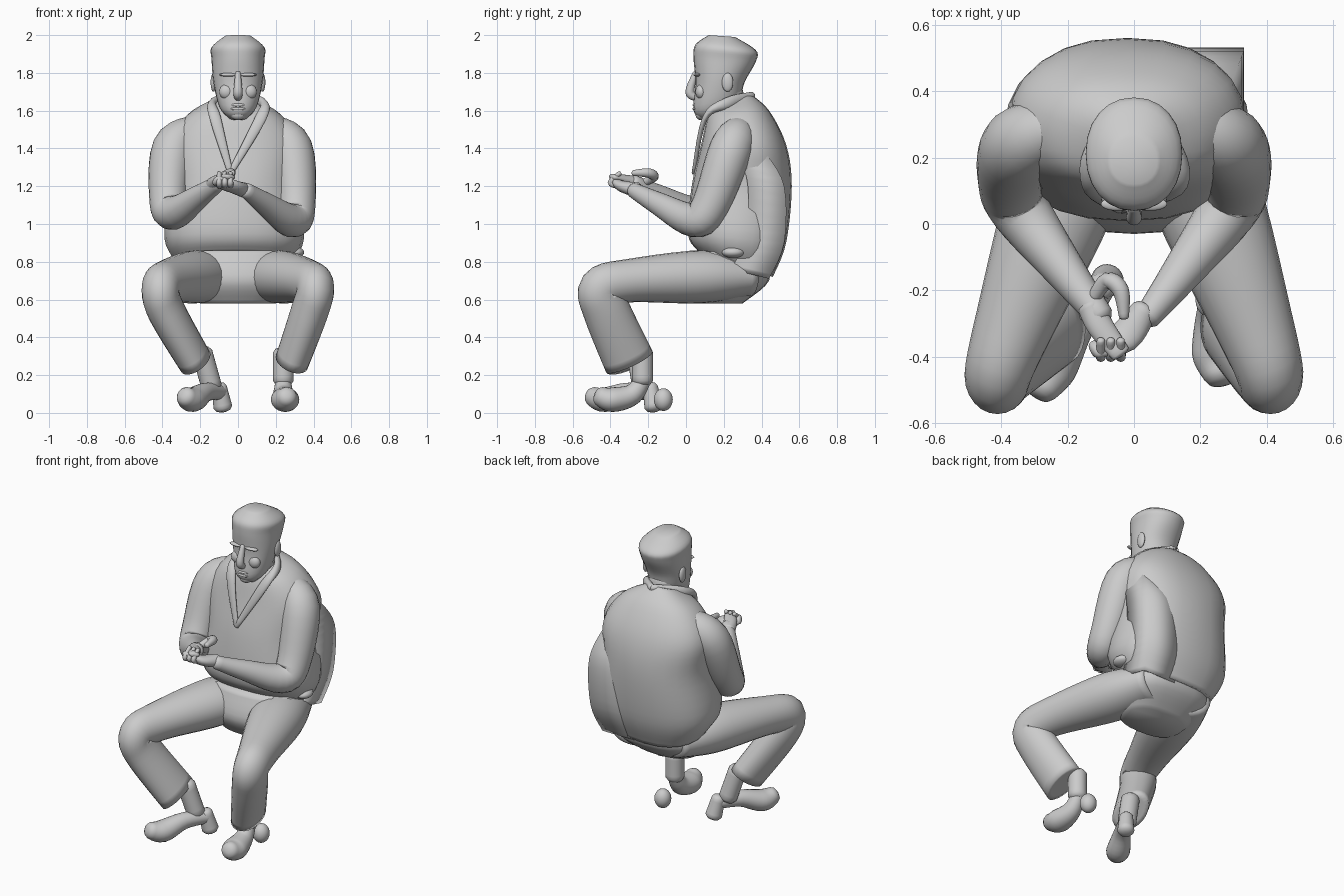
import bpy, bmesh, math
from mathutils import Vector

if "Cube" in bpy.data.objects:
    bpy.data.objects.remove(bpy.data.objects["Cube"])

clay = bpy.data.materials.new("plain grey")
clay.use_nodes = True
grey = (.6, .6, .6, 1)
clay.diffuse_color = grey
clay.node_tree.nodes["Principled BSDF"].inputs["Base Color"].default_value = grey

SIDES = 24
STEPS = 5
BOTH = ((-1, "right"), (1, "left"))


def finish(name, bm):
    bmesh.ops.recalc_face_normals(bm, faces=bm.faces)
    mesh = bpy.data.meshes.new(name)
    bm.to_mesh(mesh)
    bm.free()
    mesh.materials.append(clay)
    mesh.shade_smooth()
    obj = bpy.data.objects.new(name, mesh)
    bpy.context.collection.objects.link(obj)
    return obj


def spline(rows):
    """Smooth curve through rows of any matching length."""
    result = []
    last = len(rows) - 1
    for i in range(last):
        before, start, end, after = (rows[max(i - 1, 0)], rows[i],
                                     rows[i + 1], rows[min(i + 2, last)])
        for step in range(STEPS):
            t = step / STEPS
            result.append([
                q + t * (r - p + t * (2 * p - 5 * q + 4 * r - s + t * (3 * (q - r) + s - p))) / 2
                for p, q, r, s in zip(before, start, end, after)])
    result.append(list(rows[-1]))
    return result


def circle():
    for k in range(SIDES):
        angle = math.tau * k / SIDES
        yield math.cos(angle), math.sin(angle)


def skin(name, rings):
    """Join closed rings of points and cap both ends."""
    bm = bmesh.new()
    loops = [[bm.verts.new(point) for point in ring] for ring in rings]
    for low, high in zip(loops, loops[1:]):
        for i in range(SIDES):
            bm.faces.new((low[i - 1], low[i], high[i], high[i - 1]))
    for loop in (loops[0], loops[-1]):
        bm.faces.new(loop)
    return finish(name, bm)


def tube(name, *points, dome=.5):
    """Round limb along points of (x, y, z, half width, half thickness)."""
    rows = spline([p if len(p) > 4 else (*p, p[-1]) for p in points])
    centres = [Vector(row[:3]) for row in rows]
    last = len(rows) - 1
    rings = []
    for i, (centre, row) in enumerate(zip(centres, rows)):
        along = (centres[min(i + 1, last)] - centres[max(i - 1, 0)]).normalized()
        across = Vector((1, 0, 0))
        across = (across - along * across.dot(along)).normalized()
        up = along.cross(across)
        wide, thick = row[3:]

        def ring(push, scale):
            middle = centre + along * push * dome * min(wide, thick)
            return [middle + (across * c * wide + up * s * thick) * scale
                    for c, s in circle()]

        if i == 0:
            rings += [ring(-1, .3), ring(-.7, .75)]
        rings.append(ring(0, 1))
        if i == last:
            rings += [ring(.7, .75), ring(1, .3)]
    return skin(name, rings)


def stack(name, centre, *rows, power):
    """Upright form from rows of (half width, front y, back y, front z, back z)."""
    rings = []
    for half, front, back, front_z, back_z in spline(rows):
        ring = []
        for c, s in circle():
            c = math.copysign(abs(c) ** power, c)
            s = math.copysign(abs(s) ** power, s)
            blend = (s + 1) / 2
            ring.append((centre + half * c, front + (back - front) * blend,
                         front_z + (back_z - front_z) * blend))
        rings.append(ring)
    return skin(name, rings)


def blob(name, centre, size):
    bm = bmesh.new()
    bmesh.ops.create_uvsphere(bm, u_segments=SIDES, v_segments=SIDES // 2, radius=1)
    for vert in bm.verts:
        vert.co = Vector(centre) + vert.co * Vector(size)
    return finish(name, bm)


# Jacket body with a hem that drops at the back, trouser seat and neck
stack("jacket_body", -.02,
      (.3, .06, .46, .86, .72), (.37, .01, .53, .95, .9), (.34, .03, .56, 1.2, 1.2),
      (.35, .08, .53, 1.42, 1.42), (.25, .11, .44, 1.55, 1.6), (.1, .14, .34, 1.62, 1.69),
      power=.85)
stack("trouser_seat", 0,
      (.2, .04, .3, .58, .58), (.3, -.03, .44, .7, .7), (.28, .02, .42, .86, .84),
      power=.8)
tube("neck", (0, .25, 1.5, .1), (0, .2, 1.7, .1))

# Head with a flat-topped haircut that flares at the back
stack("head", 0,
      (.05, .09, .18, 1.55, 1.58), (.1, .04, .28, 1.6, 1.65), (.13, .05, .31, 1.75, 1.75),
      (.14, .04, .37, 1.88, 1.86), (.14, .05, .37, 1.95, 1.92), (.07, .12, .26, 2, 1.99),
      power=.93)
tube("nose", (0, .05, 1.8, .014), (0, .02, 1.7, .024), (0, .05, 1.67, .02))
for height in (1.61, 1.63):
    blob("lip", (0, .05, height), (.04, .015, .01))
blob("chin", (0, .08, 1.58), (.04, .03, .03))
for side, word in BOTH:
    blob(word + "_ear", (side * .13, .22, 1.75), (.015, .03, .05))
    blob(word + "_brow", (side * .05, .06, 1.79), (.05, .02, .01))
    blob(word + "_cheek", (side * .06, .08, 1.7), (.04, .03, .04))

# Open collar whose lapels meet low on the chest
for side, word in BOTH:
    tube(word + "_lapel", (0, .35, 1.68, .02), (side * .13, .22, 1.64, .02, .03),
         (side * .12, .1, 1.56, .03, .015), (-.04, .04, 1.27, .015, .01))

# Loose back panel standing off on the left, and folds at the hem
bm = bmesh.new()
strips = []
for x, y, z in spline([(.29, .42, 1.38), (.33, .52, 1.2), (.32, .52, .9), (.29, .44, .71)]):
    strips.append([bm.verts.new(p) for p in ((.06, y, z), (x, y, z), (x, y - .2, z + .05))])
for upper, lower in zip(strips, strips[1:]):
    for i in range(2):
        bm.faces.new((upper[i], upper[i + 1], lower[i + 1], lower[i]))
flap = finish("jacket_flap", bm)
flap.modifiers.new("cloth", "SOLIDIFY").thickness = .01
for side, word in BOTH:
    blob(word + "_hem_fold", (side * .3, .25, .85), (.05, .06, .03))

# Arms bent inwards, the left forearm a little lower
for side, word in BOTH:
    shift = -.03
    drop = side * .02
    tube(word + "_arm", (side * .2 + shift, .29, 1.5, .08), (side * .31 + shift, .24, 1.4, .115),
         (side * .34 + shift, .13, 1.12 - drop, .1), (side * .31 + shift, .04, 1.04 - drop, .09),
         (side * .17 + shift, -.15, 1.13 - drop, .06), (side * .07 + shift, -.28, 1.2 - drop, .04))

# Clasped hands, right over left
tube("left_palm", (.03, -.26, 1.18, .04), (-.03, -.34, 1.2, .05, .03), (-.12, -.38, 1.23, .03, .02))
tube("right_palm", (-.13, -.25, 1.21, .04), (-.1, -.31, 1.23, .04, .03), (-.04, -.39, 1.25, .03, .015))
tube("right_thumb", (-.12, -.22, 1.22, .02), (-.08, -.17, 1.25, .025),
     (-.04, -.2, 1.27, .025), (-.03, -.28, 1.27, .015))
for finger in range(3):
    x = finger * .03 - .1
    tube("left_finger", (x, -.36, 1.2, .015), (x, -.4, 1.22, .015), (x, -.35, 1.27, .012))

# Trouser legs, spread at the knees; the right shin leans further in
for side, word in BOTH:
    cuff = .255 + side * .03
    tube(word + "_trouser_leg", (side * .13, .34, .72, .14, .1), (side * .22, .08, .72, .165, .14),
         (side * .36, -.3, .7, .12, .115), (side * .41, -.45, .66, .1, .115),
         (side * .38, -.42, .54, .1, .125), (side * cuff, -.3, .27, .09, .135), dome=0)

# Shoes; the left heel stands apart from its sole
tube("right_ankle", (-.19, -.26, .32, .055), (-.14, -.23, .14, .055))
tube("right_shoe", (-.09, -.18, .11, .04), (-.17, -.31, .11, .05), (-.24, -.43, .07, .07, .065),
     (-.28, -.5, .09, .05))
tube("right_heel", (-.1, -.19, .14, .04), (-.08, -.17, .03, .05))
tube("left_ankle", (.24, -.23, .32, .055), (.24, -.23, .17, .055))
tube("left_shoe", (.24, -.21, .2, .035), (.24, -.28, .1, .055), (.25, -.39, .07, .075, .065),
     (.26, -.46, .09, .05))
blob("left_heel", (.25, -.12, .07), (.05, .05, .06))
